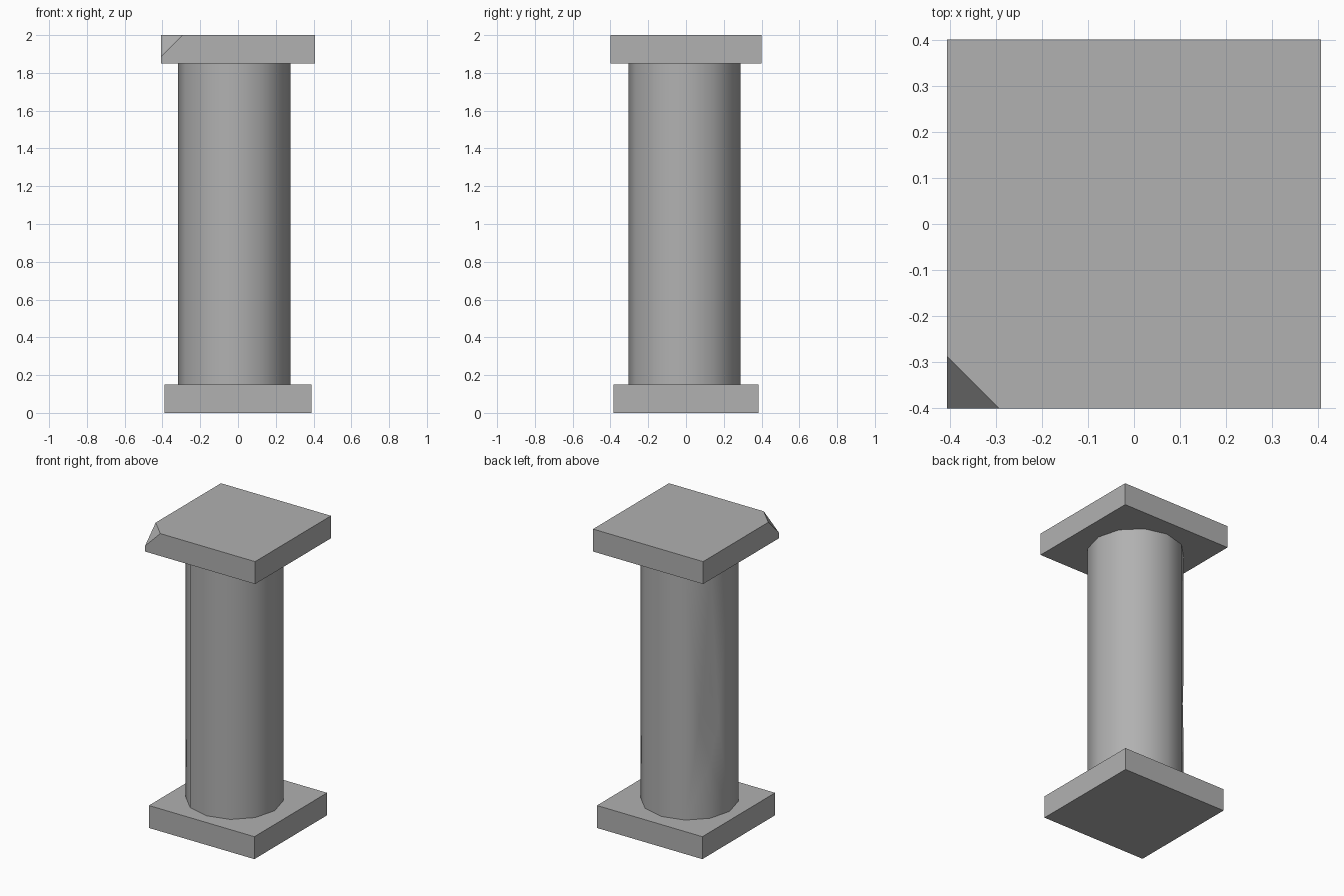
import bpy, bmesh, math
from mathutils import Vector

if "Cube" in bpy.data.objects:
    bpy.data.objects.remove(bpy.data.objects["Cube"])

# Dark grey stone
stone = bpy.data.materials.new("stone")
stone.diffuse_color = (0.44, 0.44, 0.44, 1)
stone.use_nodes = True
stone.node_tree.nodes["Principled BSDF"].inputs["Base Color"].default_value = stone.diffuse_color


def make_object(name, bm):
    bmesh.ops.recalc_face_normals(bm, faces=bm.faces)
    mesh = bpy.data.meshes.new(name)
    bm.to_mesh(mesh)
    bm.free()
    mesh.materials.append(stone)
    obj = bpy.data.objects.new(name, mesh)
    bpy.context.collection.objects.link(obj)
    return obj


def slab(hx, hy, z0, z1):
    bm = bmesh.new()
    bmesh.ops.create_cube(bm, size=1)
    for v in bm.verts:
        v.co = (v.co.x * 2 * hx, v.co.y * 2 * hy, z0 if v.co.z < 0 else z1)
    return bm


# Square base slab
make_object("base_slab", slab(0.39, 0.384, 0, 0.15))

# Square top slab with one broken corner at the front left
HX, HY, CHIP = 0.407, 0.401, 0.113
bm = slab(HX, HY, 1.85, 2.0)
bmesh.ops.bisect_plane(bm, geom=bm.verts[:] + bm.edges[:] + bm.faces[:],
                       plane_co=(-HX + CHIP, -HY, 2.0), plane_no=(-1, -1, 1),
                       clear_outer=True)
bmesh.ops.holes_fill(bm, edges=[e for e in bm.edges if e.is_boundary])
make_object("top_slab", bm)

# Twelve-sided shaft with a chip in the edge at 150 degrees
SIDES, R, CX, CY = 12, 0.297, -0.02, -0.008
CHIP_EDGE = 5


def ring_point(i, z, r=R):
    a = math.tau * i / SIDES
    return Vector((CX + r * math.cos(a), CY + r * math.sin(a), z))


bm = bmesh.new()
bottom = [bm.verts.new(ring_point(i, 0.15)) for i in range(SIDES)]
top = [bm.verts.new(ring_point(i, 1.85)) for i in range(SIDES)]
bm.faces.new(bottom[::-1])
bm.faces.new(top)
for i in range(SIDES):
    j = (i + 1) % SIDES
    if CHIP_EDGE not in (i, j):
        bm.faces.new((bottom[i], bottom[j], top[j], top[i]))

# Chip: notched side faces and the hollow between them
low = bm.verts.new(ring_point(CHIP_EDGE, 0.52))
high = bm.verts.new(ring_point(CHIP_EDGE, 1.04))
deep = bm.verts.new(ring_point(CHIP_EDGE, 0.78, 0.258))
for k in (CHIP_EDGE - 1, CHIP_EDGE + 1):
    edge = ring_point(CHIP_EDGE, 0.78)
    side = bm.verts.new(edge.lerp(ring_point(k, 0.78), 0.43))
    bm.faces.new((bottom[k], bottom[CHIP_EDGE], low, side))
    bm.faces.new((bottom[k], side, top[k]))
    bm.faces.new((side, high, top[CHIP_EDGE], top[k]))
    bm.faces.new((low, deep, side))
    bm.faces.new((deep, high, side))
shaft = make_object("shaft", bm)

bpy.ops.object.select_all(action='DESELECT')
shaft.select_set(True)
bpy.context.view_layer.objects.active = shaft
bpy.ops.object.shade_smooth_by_angle(angle=math.radians(45))
